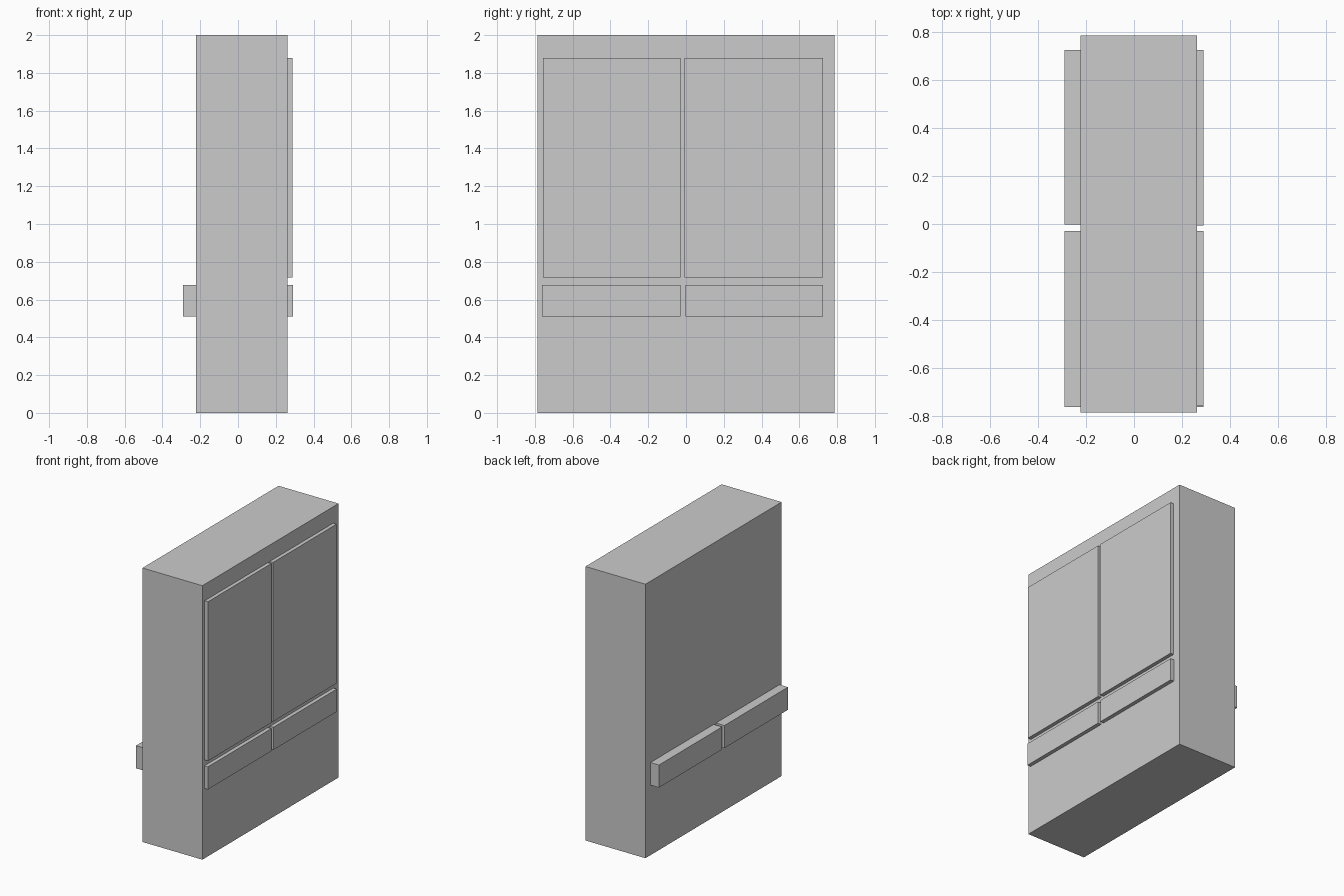
import bpy

if "Cube" in bpy.data.objects:
    bpy.data.objects.remove(bpy.data.objects["Cube"])


def box(name, x, y, z):
    """Axis-aligned box from (min, max) ranges."""
    bpy.ops.mesh.primitive_cube_add(
        size=1, location=[(a + b) / 2 for a, b in (x, y, z)])
    ob = bpy.context.object
    ob.name = name
    ob.scale = [b - a for a, b in (x, y, z)]
    bpy.ops.object.transform_apply(location=False, rotation=False, scale=True)
    return ob


# Cabinet carcass
box("cabinet_body", (-0.222, 0.262), (-0.785, 0.785), (0, 2))

# Pair of tall doors on the +x face
for side, y in (("left", (-0.758, -0.029)), ("right", (-0.007, 0.724))):
    box("door_" + side, (0.25, 0.289), y, (0.718, 1.88))

# Pair of drawers running through the body and out of the back
for side, y in (("left", (-0.762, -0.029)), ("right", (-0.003, 0.726))):
    box("drawer_" + side, (-0.29, 0.29), y, (0.511, 0.676))
